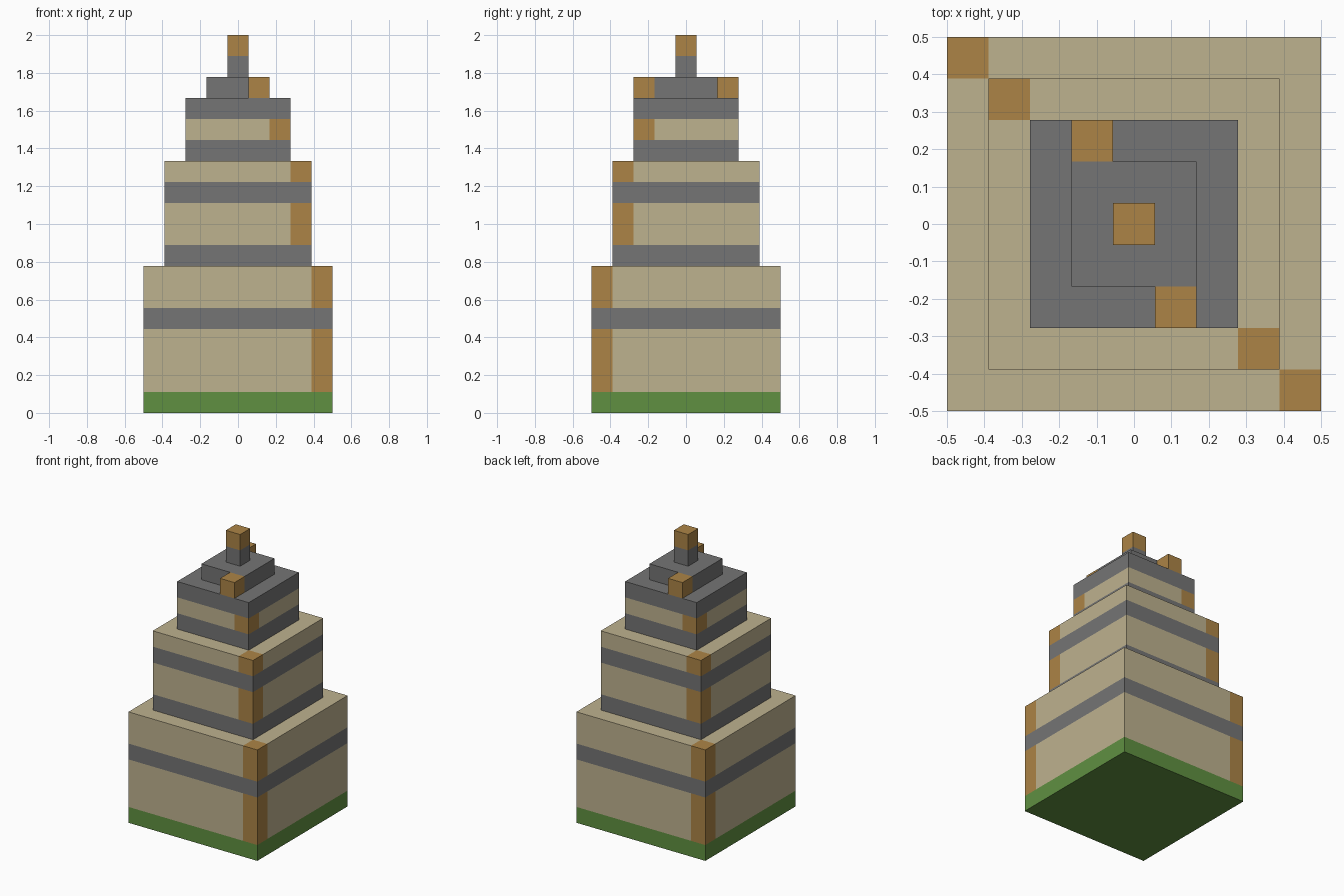
import bpy
import bmesh
from mathutils import Vector

if "Cube" in bpy.data.objects:
    bpy.data.objects.remove(bpy.data.objects["Cube"], do_unlink=True)

U = 1 / 9  # edge of one building block


def make_material(name, rgb):
    mat = bpy.data.materials.new(name)
    mat.use_nodes = True
    mat.diffuse_color = (*rgb, 1)
    mat.node_tree.nodes["Principled BSDF"].inputs["Base Color"].default_value = (*rgb, 1)
    return mat


GRASS, PLASTER, STONE, TIMBER = range(4)
materials = [
    make_material("grass_green", (0.117, 0.28, 0.053)),
    make_material("sand_plaster", (0.515, 0.445, 0.275)),
    make_material("stone_grey", (0.178, 0.178, 0.178)),
    make_material("timber_brown", (0.413, 0.231, 0.061)),
]


def cut(bm, co, normal):
    geom = bm.verts[:] + bm.edges[:] + bm.faces[:]
    bmesh.ops.bisect_plane(bm, geom=geom, plane_co=co, plane_no=normal)


def tier(name, width, base, courses, x=0, y=0):
    """Square block made of (height, colour) courses; plaster gets timber corner posts.
    All sizes are in building blocks."""
    height = sum(h for h, _ in courses)
    bm = bmesh.new()
    bmesh.ops.create_cube(bm, size=1)
    bmesh.ops.scale(bm, vec=(width, width, height), verts=bm.verts)
    bmesh.ops.translate(bm, vec=(0, 0, height / 2), verts=bm.verts)

    # Cut the walls at each course, and at the inner edges of the posts
    tops = []
    level = 0
    for h, _ in courses:
        level += h
        tops.append(level)
        if level < height:
            cut(bm, (0, 0, level), (0, 0, 1))
    post = width / 2 - 1
    if any(colour == PLASTER for _, colour in courses):
        for side in (-post, post):
            cut(bm, (side, 0, 0), (1, 0, 0))
            cut(bm, (0, side, 0), (0, 1, 0))

    # Colour by course height, with posts on the front-left and back-right corners
    for face in bm.faces:
        c = face.calc_center_median()
        index = next(i for i, top in enumerate(tops) if c.z <= top + 0.01)
        colour = courses[index][1]
        at_corner = abs(c.x) > post and abs(c.y) > post and c.x * c.y < 0
        if colour == PLASTER and at_corner:
            colour = TIMBER
        face.material_index = colour

    bmesh.ops.translate(bm, vec=Vector((x, y, base)), verts=bm.verts)
    bmesh.ops.scale(bm, vec=(U, U, U), verts=bm.verts)
    mesh = bpy.data.meshes.new(name)
    bm.to_mesh(mesh)
    bm.free()
    for mat in materials:
        mesh.materials.append(mat)
    obj = bpy.data.objects.new(name, mesh)
    bpy.context.collection.objects.link(obj)
    return obj


# Ground and the three stepped storeys
tier("grass_base", 9, 0, [(1, GRASS)])
tier("lower_storey", 9, 1, [(3, PLASTER), (1, STONE), (2, PLASTER)])
tier("middle_storey", 7, 7, [(1, STONE), (2, PLASTER), (1, STONE), (1, PLASTER)])
tier("upper_storey", 5, 12, [(1, STONE), (1, PLASTER), (1, STONE)])

# Roof step, spire and the two timber blocks beside the step
tier("roof_step", 3, 15, [(1, STONE)])
tier("spire", 1, 16, [(1, STONE), (1, TIMBER)])
for label, side in (("front", 1), ("back", -1)):
    tier(label + "_roof_block", 1, 15, [(1, TIMBER)], x=side, y=-2 * side)
